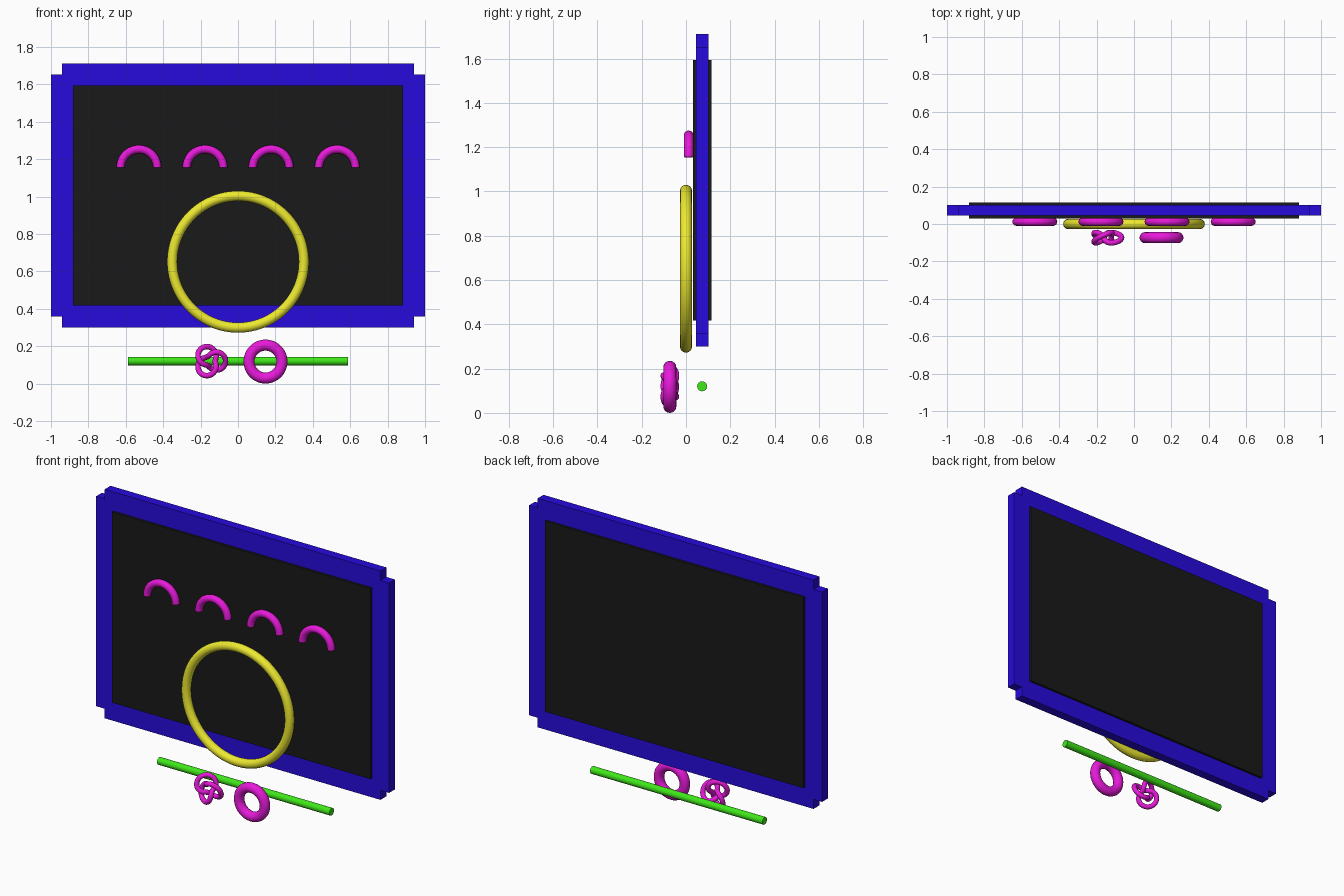
import bpy
from math import sin, cos, pi

if "Cube" in bpy.data.objects:
    bpy.data.objects.remove(bpy.data.objects["Cube"])


def material(name, rgb):
    m = bpy.data.materials.new(name)
    m.diffuse_color = (*rgb, 1)
    m.use_nodes = True
    m.node_tree.nodes["Principled BSDF"].inputs["Base Color"].default_value = m.diffuse_color
    return m


BLUE = material("blue", (0.02, 0.003, 0.72))
BLACK = material("black", (0.01, 0.01, 0.01))
YELLOW = material("yellow", (0.85, 0.82, 0.03))
MAGENTA = material("magenta", (0.8, 0.01, 0.7))
GREEN = material("green", (0.05, 0.8, 0.01))
BOARD_Y = 0.073


def box(name, center, size, mat):
    bpy.ops.mesh.primitive_cube_add(size=1, location=center)
    ob = bpy.context.object
    ob.name = name
    ob.scale = size
    bpy.ops.object.transform_apply(location=False, rotation=False, scale=True)
    ob.data.materials.append(mat)


def tube(name, points, radius, center, mat, closed=True):
    """Round tube swept along a path, converted to a smooth mesh."""
    cu = bpy.data.curves.new(name, 'CURVE')
    cu.dimensions = '3D'
    cu.bevel_depth = radius
    cu.bevel_resolution = 6
    cu.use_fill_caps = not closed
    sp = cu.splines.new('POLY')
    sp.points.add(len(points) - 1)
    for p, co in zip(sp.points, points):
        p.co = (*co, 1)
    sp.use_cyclic_u = closed
    cu.materials.append(mat)
    ob = bpy.data.objects.new(name, cu)
    ob.location = center
    bpy.context.collection.objects.link(ob)
    bpy.ops.object.select_all(action='DESELECT')
    ob.select_set(True)
    bpy.context.view_layer.objects.active = ob
    bpy.ops.object.convert(target='MESH')
    bpy.ops.object.shade_smooth_by_angle()


def circle(r, n=96):
    return [(r * cos(2 * pi * i / n), 0, r * sin(2 * pi * i / n)) for i in range(n)]


# Dark board, slightly thicker than its frame
box("board", (0, BOARD_Y, 1.005), (1.765, 0.085, 1.176), BLACK)

# Frame bars, overlapping at stepped corners
for s, side, level in ((-1, "left", "bottom"), (1, "right", "top")):
    box(f"frame_{side}", (s * 0.941, BOARD_Y, 1.005), (0.118, 0.057, 1.294), BLUE)
    box(f"frame_{level}", (0, BOARD_Y, 1.005 + s * 0.647), (1.882, 0.057, 0.118), BLUE)

# Large hoop in front of the board
tube("hoop", circle(0.352), 0.027, (0, 0, 0.651), YELLOW)

# Row of half-ring arches
arch = [(0.098 * cos(pi * i / 32), 0, 0.098 * sin(pi * i / 32)) for i in range(33)]
for i in range(4):
    tube(f"arch_{i + 1}", arch, 0.022, (-0.53 + i * 0.3533, 0.012, 1.155), MAGENTA, closed=False)

# Tray rod below the board
bpy.ops.mesh.primitive_cylinder_add(vertices=32, radius=0.0225, depth=1.176,
                                    location=(0, BOARD_Y, 0.12), rotation=(0, pi / 2, 0))
rod = bpy.context.object
rod.name = "tray_rod"
rod.data.materials.append(GREEN)
bpy.ops.object.shade_smooth_by_angle()

# Small ring
tube("small_ring", circle(0.088, 64), 0.0295, (0.147, -0.073, 0.1175), MAGENTA)

# Three-lobed knot
knot = []
for i in range(160):
    u = 4 * pi * i / 160
    k = 0.0275 * (2 + cos(1.5 * u))
    knot.append((k * cos(u), -0.0275 * sin(1.5 * u), k * sin(u)))
tube("knot", knot, 0.0147, (-0.149, -0.073, 0.12), MAGENTA)
